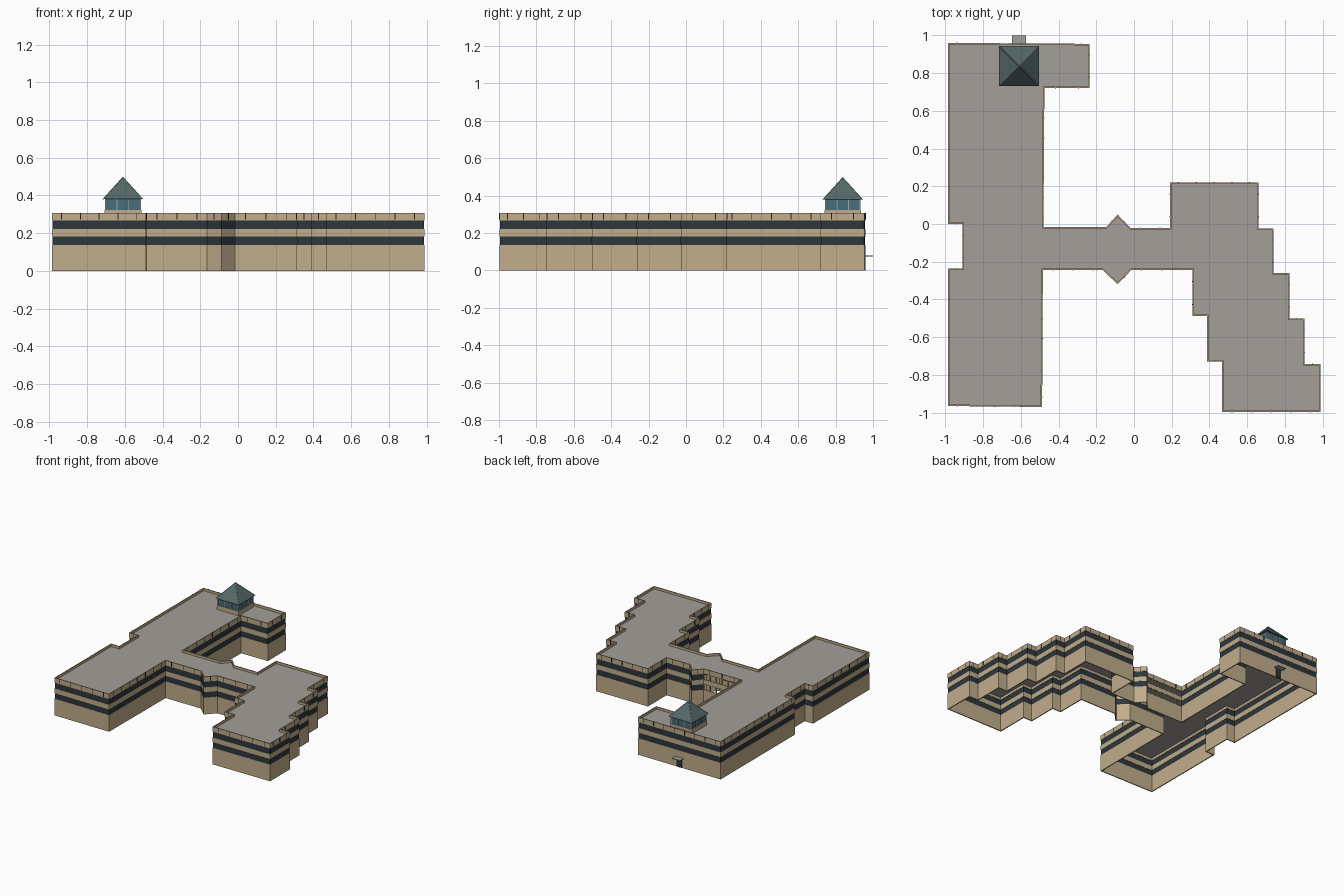
import bpy, bmesh, math
from mathutils import Vector

if "Cube" in bpy.data.objects:
    bpy.data.objects.remove(bpy.data.objects["Cube"])


def s2l(c):
    c /= 255
    return c / 12.92 if c <= 0.04045 else ((c + 0.055) / 1.055) ** 2.4


def material(name, r, g, b):
    m = bpy.data.materials.new(name)
    m.diffuse_color = (s2l(r), s2l(g), s2l(b), 1)
    m.use_nodes = True
    m.node_tree.nodes["Principled BSDF"].inputs["Base Color"].default_value = m.diffuse_color
    return m


TAN = material("tan wall", 193, 173, 140)
GLASS = material("dark glass", 45, 55, 60)
ROOF = material("grey roof", 163, 160, 155)
BLACK = material("dark joint", 32, 32, 32)
TEAL = material("lantern glass", 72, 108, 124)
SLATE = material("green slate", 84, 104, 103)
TRIM = material("light trim", 165, 170, 168)

# Footprint, counter-clockwise
OUTLINE = [Vector(p) for p in [
    (-.985, -.965), (-.487, -.97), (-.483, -.245), (-.165, -.245), (-.087, -.32),
    (-.015, -.245), (.31, -.245), (.31, -.487), (.388, -.487), (.388, -.73),
    (.467, -.73), (.467, -.997), (.988, -.997), (.988, -.742), (.905, -.742),
    (.905, -.5), (.825, -.5), (.825, -.26), (.74, -.26), (.74, -.025),
    (.66, -.025), (.66, .22), (.19, .22), (.19, -.02), (-.018, -.02),
    (-.087, .05), (-.148, -.017), (-.48, -.017), (-.475, .72), (-.235, .72),
    (-.235, .955), (-.985, .96), (-.985, 0), (-.91, 0), (-.91, -.235), (-.985, -.235)]]
N = len(OUTLINE)
OPEN_SIDE = 26          # unglazed gallery side of the link
TOP = .307


def inset(d):
    """Footprint moved inwards by d with mitred corners."""
    out = []
    for i, p in enumerate(OUTLINE):
        a = (p - OUTLINE[i - 1]).normalized()
        b = (OUTLINE[(i + 1) % N] - p).normalized()
        na, nb = Vector((-a.y, a.x)), Vector((-b.y, b.x))
        out.append(p + (na + nb) * d / (1 + na.dot(nb)))
    return out


def finish(name, bm, mat):
    bmesh.ops.recalc_face_normals(bm, faces=bm.faces)
    me = bpy.data.meshes.new(name)
    bm.to_mesh(me)
    bm.free()
    me.materials.append(mat)
    ob = bpy.data.objects.new(name, me)
    bpy.context.collection.objects.link(ob)
    return ob


def wall_band(name, z0, z1, d0, d1, mat, skip=()):
    """Ring of wall following the footprint between two insets."""
    bm = bmesh.new()
    o, n = inset(d0), inset(d1)
    for i in range(N):
        if i in skip:
            continue
        j = (i + 1) % N
        quad = (o[i], o[j], n[j], n[i])
        lo = [bm.verts.new((*p, z0)) for p in quad]
        hi = [bm.verts.new((*p, z1)) for p in quad]
        bm.faces.new(lo)
        bm.faces.new(hi)
        for a in (0, 2):
            bm.faces.new((lo[a], lo[a + 1], hi[a + 1], hi[a]))
        if skip:
            for a in (1, 3):
                bm.faces.new((lo[a], lo[(a + 1) % 4], hi[(a + 1) % 4], hi[a]))
    bmesh.ops.remove_doubles(bm, verts=bm.verts, dist=1e-5)
    return finish(name, bm, mat)


def add_box(bm, c, size, angle=0):
    r = bmesh.ops.create_cube(bm, size=1)
    ca, sa = math.cos(angle), math.sin(angle)
    for v in r["verts"]:
        x, y, z = (v.co[k] * size[k] for k in range(3))
        v.co = (c[0] + x * ca - y * sa, c[1] + x * sa + y * ca, c[2] + z)


def box(name, c, size, mat):
    bm = bmesh.new()
    add_box(bm, c, size)
    return finish(name, bm, mat)


# Walls and window bands
wall_band("ground_storey_wall", 0, .137, 0, .008, TAN)
wall_band("lower_window_band", .137, .182, .002, .006, GLASS, (OPEN_SIDE,))
wall_band("spandrel_wall", .182, .221, 0, .008, TAN)
wall_band("upper_window_band", .221, .267, .002, .006, GLASS, (OPEN_SIDE,))
wall_band("parapet", .267, TOP, 0, .008, TAN)

# Flat roof just below the parapet top
bm = bmesh.new()
bm.faces.new([bm.verts.new((*p, .288)) for p in inset(.007)])
finish("flat_roof", bm, ROOF)

# Joints on the parapet, window posts in the open gallery
joints, posts = bmesh.new(), bmesh.new()
for i in range(N):
    a, b = OUTLINE[i], OUTLINE[(i + 1) % N]
    d = b - a
    ang = math.atan2(d.y, d.x)
    n = max(1, round(d.length / .1))
    for k in range(n):
        p = a + d * (k + .5) / n
        add_box(joints, (p.x, p.y, .29), (.005, .003, .036), ang)
        if i == OPEN_SIDE:
            for s in (0, .5):
                q = a + d * (k + s) / n
                add_box(posts, (q.x, q.y - .004, .202), (.008, .008, .13), ang)
finish("parapet_joints", joints, BLACK)
finish("gallery_posts", posts, TAN)

# Roof lantern: base, glazing, posts, pyramid roof with ridges
CX, CY = -.61, .838
box("lantern_base", (CX, CY, .306), (.196, .196, .036), TAN)
box("lantern_glazing", (CX, CY, .352), (.184, .184, .058), TEAL)
bars = bmesh.new()
for t in (-.092, -.031, .031, .092):
    for s in (-.093, .093):
        add_box(bars, (CX + t, CY + s, .352), (.005, .005, .058))
        add_box(bars, (CX + s, CY + t, .352), (.005, .005, .058))
finish("lantern_bars", bars, TRIM)

R, EAVE, APEX = .106, .38, .497
bm = bmesh.new()
corners = [(CX + R * x, CY + R * y, EAVE) for x, y in ((-1, -1), (1, -1), (1, 1), (-1, 1))]
base = [bm.verts.new(c) for c in corners]
tip = bm.verts.new((CX, CY, APEX))
bm.faces.new(base)
for i in range(4):
    bm.faces.new((base[i], base[(i + 1) % 4], tip))
finish("lantern_roof", bm, SLATE)

for c in corners:
    cu = bpy.data.curves.new("lantern_ridge", "CURVE")
    cu.dimensions = "3D"
    cu.bevel_depth = .0022
    cu.bevel_resolution = 0
    sp = cu.splines.new("POLY")
    sp.points.add(1)
    sp.points[0].co = (*c, 1)
    sp.points[1].co = (CX, CY, APEX, 1)
    cu.materials.append(TRIM)
    bpy.context.collection.objects.link(bpy.data.objects.new("lantern_ridge", cu))

# Back entrance: door plate and canopy
box("back_door", (CX, .9575, .036), (.045, .006, .072), GLASS)
box("door_canopy", (CX, .979, .077), (.075, .042, .006), ROOF)
